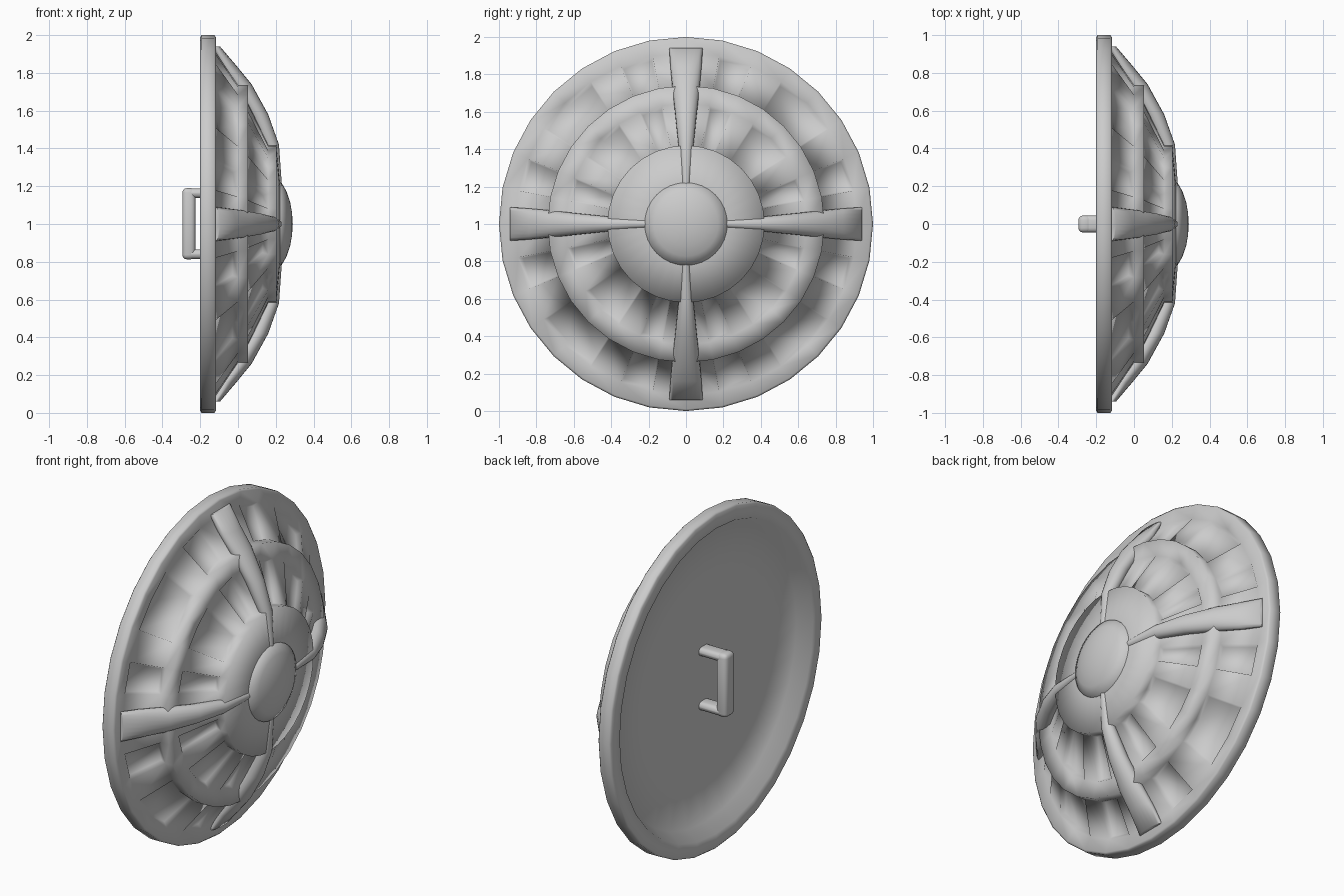
import bpy, bmesh, math
from mathutils import Matrix, Vector

if "Cube" in bpy.data.objects:
    bpy.data.objects.remove(bpy.data.objects["Cube"])

SEGMENTS = 32
CENTRE = Vector((0, 0, 1))

grey = bpy.data.materials.new("plain_grey")
grey.use_nodes = True
grey.diffuse_color = (0.6, 0.6, 0.6, 1)
grey.node_tree.nodes["Principled BSDF"].inputs["Base Color"].default_value = (0.6, 0.6, 0.6, 1)


def finish(bm, name, angle=60):
    """Turn a bmesh into a smooth shaded grey object."""
    bmesh.ops.recalc_face_normals(bm, faces=bm.faces)
    mesh = bpy.data.meshes.new(name)
    bm.to_mesh(mesh)
    bm.free()
    obj = bpy.data.objects.new(name, mesh)
    bpy.context.collection.objects.link(obj)
    mesh.materials.append(grey)
    bpy.ops.object.select_all(action="DESELECT")
    obj.select_set(True)
    bpy.context.view_layer.objects.active = obj
    bpy.ops.object.shade_smooth_by_angle(angle=math.radians(angle))
    return obj


def lathe(profile):
    """Spin (x, radius) points around the x axis; returns the bmesh and its bands of faces."""
    bm = bmesh.new()
    rings = []
    for x, r in profile:
        count = SEGMENTS if r > 0 else 1
        rings.append([bm.verts.new(CENTRE + Vector((x, r * math.sin(a), r * math.cos(a))))
                      for a in (math.tau * i / SEGMENTS for i in range(count))])
    bands = []
    for a, b in zip(rings, rings[1:]):
        band = []
        for i in range(SEGMENTS):
            j = (i + 1) % SEGMENTS
            corners = [a[i % len(a)], a[j % len(a)], b[j % len(b)], b[i % len(b)]]
            band.append(bm.faces.new(list(dict.fromkeys(corners))))
        bands.append(band)
    return bm, bands


# Shield body: recessed flat back, rolled rim, two stepped cones and a central plate
back = [(-0.115, 0), (-0.118, 0.6), (-0.125, 0.86)]
rim = [(-0.2, 0.91), (-0.2, 0.99), (-0.192, 1), (-0.126, 1), (-0.117, 0.99), (-0.117, 0.915)]
middle_ring = [(0, 0.74), (0.053, 0.74), (0.053, 0.645)]
plate = [(0.16, 0.42), (0.204, 0.42), (0.224, 0.2), (0.224, 0)]
bm, bands = lathe(back + rim + middle_ring + plate)
bmesh.ops.recalc_face_normals(bm, faces=bm.faces)

# Sunken panels on both cones, repeated in each quarter
outer_cone = bands[len(back + rim) - 1]
inner_cone = bands[len(back + rim + middle_ring) - 1]
for cone in (outer_cone, inner_cone):
    panels = [f for i, f in enumerate(cone) if i % 8 in (1, 3, 4, 6)]
    bmesh.ops.inset_region(bm, faces=panels, thickness=0.01, depth=-0.028, use_even_offset=True)
finish(bm, "shield_body", 180)

# Domed boss
bm, _ = lathe([(0.2, 0.225), (0.23, 0.22), (0.257, 0.172), (0.276, 0.117), (0.286, 0.06), (0.29, 0)])
finish(bm, "boss", 80)

# Four tapered arms: stations of radius, top height, half depth, half width
stations = [(0.94, -0.095, 0.025, 0.09), (0.84, -0.01, 0.05, 0.083), (0.74, 0.072, 0.06, 0.074),
            (0.58, 0.16, 0.052, 0.057), (0.42, 0.217, 0.04, 0.04), (0.21, 0.232, 0.02, 0.02)]
SIDES = 20
for k, name in enumerate(("top_arm", "left_side_arm", "bottom_arm", "right_side_arm")):
    bm = bmesh.new()
    loops = []
    for r, top, depth, width in stations:
        angles = [math.tau * s / SIDES for s in range(SIDES)]
        loops.append([bm.verts.new((top - depth + depth * math.sin(t), width * math.cos(t), r))
                      for t in angles])
    for a, b in zip(loops, loops[1:]):
        for i in range(SIDES):
            j = (i + 1) % SIDES
            bm.faces.new((a[i], a[j], b[j], b[i]))
    bm.faces.new(loops[0])
    bm.faces.new(loops[-1])
    bm.transform(Matrix.Translation(CENTRE) @ Matrix.Rotation(k * math.pi / 2, 4, "X"))
    finish(bm, name)


# Rounded bar handle on the back
def bar(name, low, high):
    bm = bmesh.new()
    low, high = Vector(low), Vector(high)
    bmesh.ops.create_cube(bm, size=1)
    bmesh.ops.scale(bm, vec=high - low, verts=bm.verts)
    bmesh.ops.translate(bm, vec=(low + high) / 2, verts=bm.verts)
    bmesh.ops.bevel(bm, geom=bm.edges[:], offset=0.024, segments=3, affect="EDGES", profile=0.5)
    finish(bm, name)


bar("handle_grip", (-0.295, -0.045, 0.813), (-0.225, 0.045, 1.19))
for name, z in (("handle_lower_post", 0.815), ("handle_upper_post", 1.138)):
    bar(name, (-0.29, -0.045, z), (-0.09, 0.045, z + 0.05))
